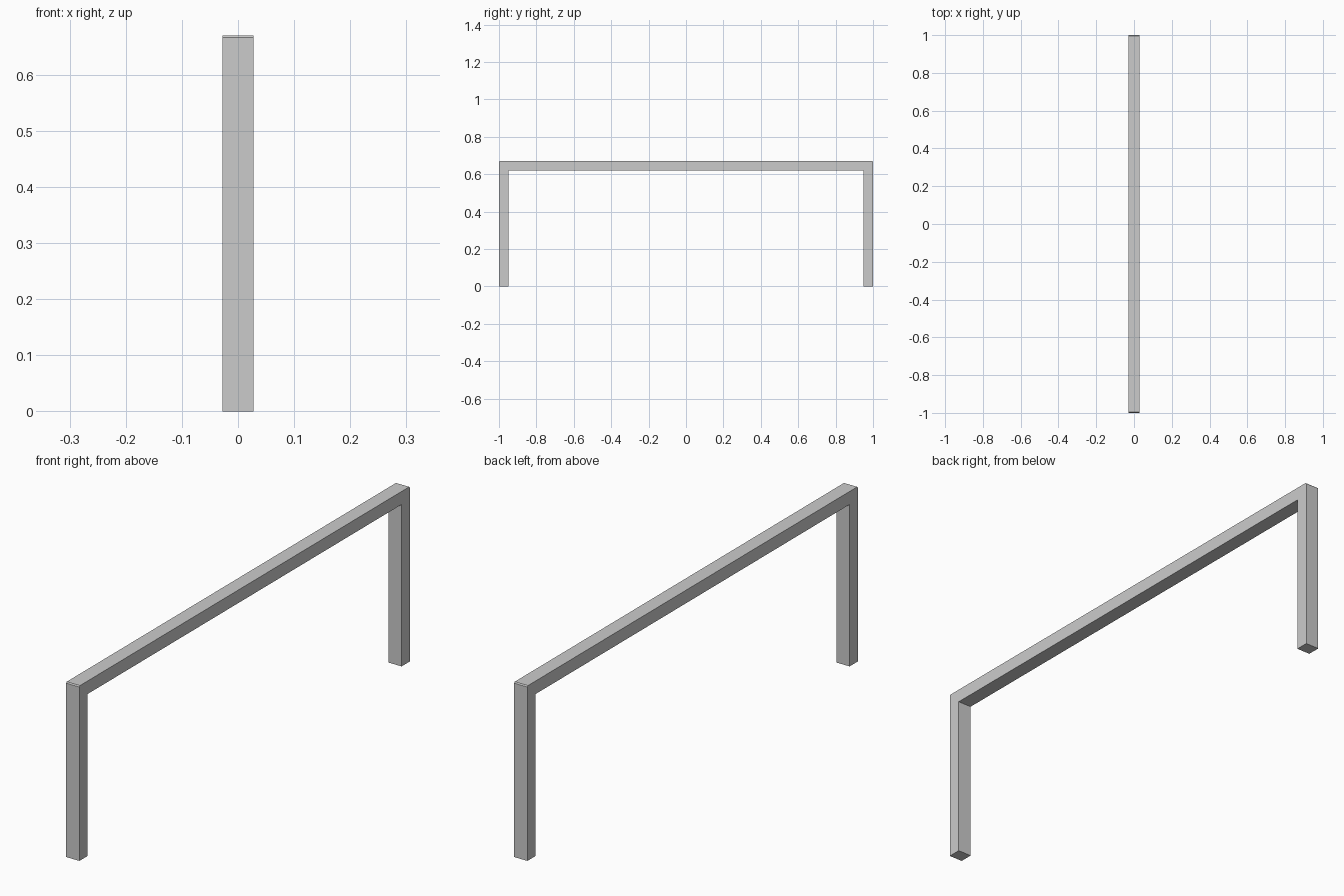
import bpy, bmesh

if "Cube" in bpy.data.objects:
    bpy.data.objects.remove(bpy.data.objects["Cube"])

HALF_WIDTH = 0.028   # half depth of the bar along x
TOP = 0.67           # overall height
BAR = 0.05           # bar thickness in the profile
NIP = 0.004          # tiny chamfer on the outer top corners

# One half of the U-shaped outline in (y, z), mirrored to make the other half
half = [(1 - BAR, TOP - BAR), (1 - BAR, 0), (1, 0), (1, TOP - NIP), (1 - NIP, TOP)]
profile = half + [(-y, z) for y, z in reversed(half)]

# Frame: two legs and a top rail, extruded from the outline
bm = bmesh.new()
face = bm.faces.new([bm.verts.new((-HALF_WIDTH, y, z)) for y, z in profile])
extruded = bmesh.ops.extrude_face_region(bm, geom=[face], use_keep_orig=True)
verts = [v for v in extruded["geom"] if isinstance(v, bmesh.types.BMVert)]
bmesh.ops.translate(bm, verts=verts, vec=(2 * HALF_WIDTH, 0, 0))
bmesh.ops.recalc_face_normals(bm, faces=bm.faces)

mesh = bpy.data.meshes.new("leg_frame")
bm.to_mesh(mesh)
bm.free()
bpy.context.collection.objects.link(bpy.data.objects.new("leg_frame", mesh))
